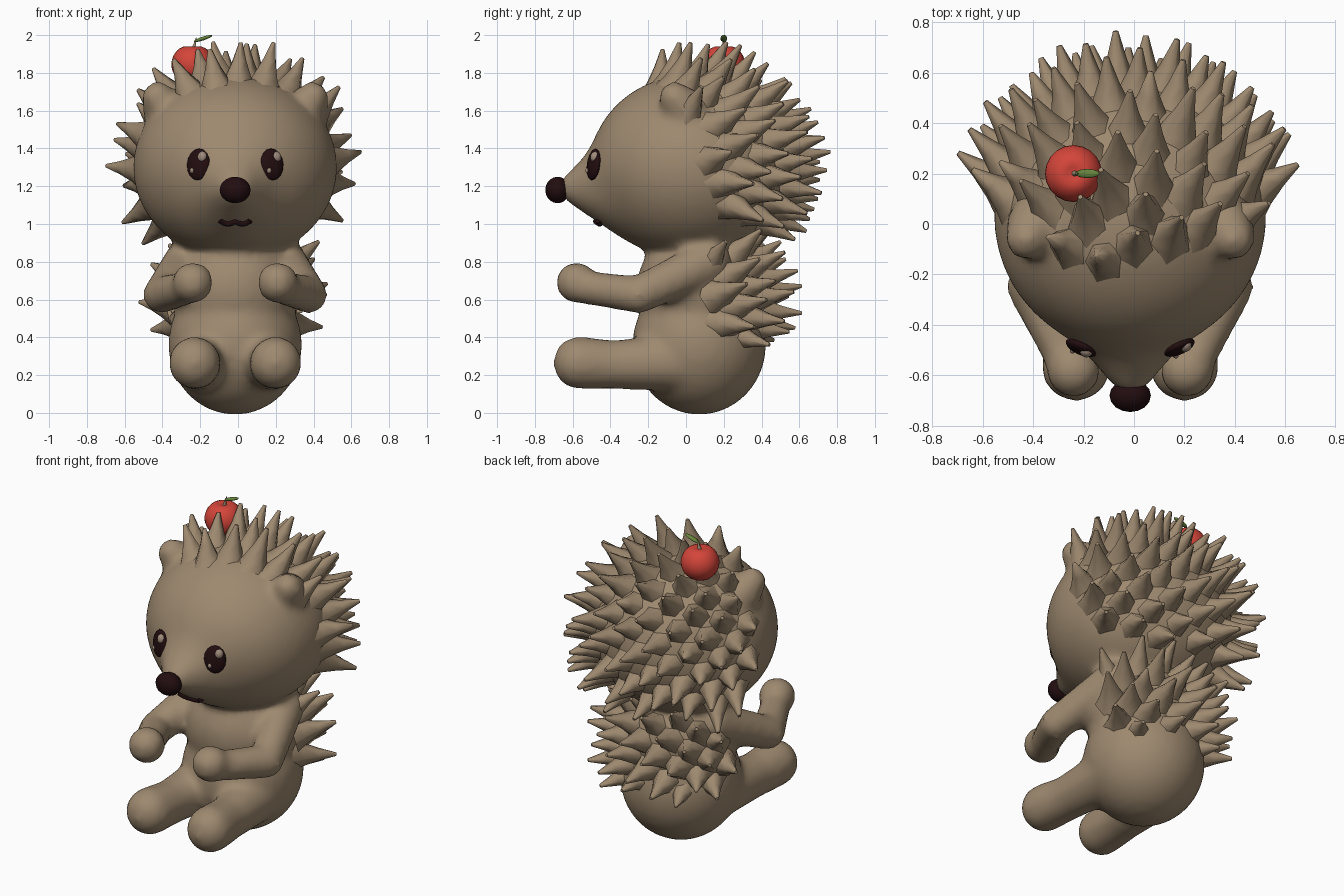
import bpy, bmesh, math, random
from mathutils import Vector, Matrix
from mathutils.bvhtree import BVHTree

random.seed(4)
if "Cube" in bpy.data.objects:
    bpy.data.objects.remove(bpy.data.objects["Cube"])
MID = -0.015  # symmetry plane of the animal


def material(name, rgb):
    m = bpy.data.materials.new(name)
    m.use_nodes = True
    m.diffuse_color = (*rgb, 1)
    m.node_tree.nodes["Principled BSDF"].inputs["Base Color"].default_value = (*rgb, 1)
    return m


FUR = material("tan fur", (0.34, 0.25, 0.16))
DARK = material("dark brown", (0.016, 0.004, 0.005))
SHINE = material("eye shine", (0.35, 0.26, 0.2))
RED = material("apple red", (0.66, 0.06, 0.042))
GREEN = material("leaf green", (0.13, 0.23, 0.045))


def activate(ob):
    bpy.ops.object.select_all(action="DESELECT")
    ob.select_set(True)
    bpy.context.view_layer.objects.active = ob


def finish(name, bm, mat, angle=75):
    mesh = bpy.data.meshes.new(name)
    bm.to_mesh(mesh)
    bm.free()
    ob = bpy.data.objects.new(name, mesh)
    bpy.context.collection.objects.link(ob)
    mesh.materials.append(mat)
    activate(ob)
    bpy.ops.object.shade_smooth_by_angle(angle=math.radians(angle))
    return ob


def ball(bm, centre, radii, rot=None, segs=16, rings=10):
    m = Matrix.Translation(centre)
    if rot is not None:
        m = m @ rot.to_matrix().to_4x4()
    m = m @ Matrix.Diagonal((*radii, 1))
    return bmesh.ops.create_uvsphere(bm, u_segments=segs, v_segments=rings, radius=1, matrix=m)["verts"]


def limb(bm, points, steps=10):
    # chain of overlapping balls along (x, y, z, radius) points
    for a, b in zip(points, points[1:]):
        for i in range(steps + 1):
            p = Vector(a).lerp(Vector(b), i / steps)
            ball(bm, p[:3], (p[3],) * 3)


# Body: head with drawn-out snout, torso, limbs and ears fused into one skin
HEAD, HEAD_R = Vector((MID, 0.03, 1.3)), Vector((0.54, 0.54, 0.49))
bm = bmesh.new()
snout = Vector((0, -1, -0.23)).normalized()
for v in ball(bm, HEAD, HEAD_R, segs=48, rings=32):
    n = Vector([(v.co[i] - HEAD[i]) / HEAD_R[i] for i in range(3)])
    spread = 0.27 + 0.3 * max(0, snout.z - n.z)  # fuller below, for the chin
    v.co += Vector((0, -0.19, -0.01)) * math.exp(-(n.angle(snout) / spread) ** 2)
ball(bm, (MID, 0.07, 0.36), (0.355, 0.355, 0.37), segs=32, rings=20)
ball(bm, (MID, 0.07, 0.65), (0.34, 0.335, 0.33), segs=32, rings=20)
for s in (-1, 1):
    limb(bm, [(MID + s * 0.26, 0.12, 0.8, 0.12), (MID + s * 0.39, -0.25, 0.625, 0.1),
              (MID + s * 0.25, -0.53, 0.665, 0.09), (MID + s * 0.225, -0.58, 0.69, 0.11)])
    limb(bm, [(MID + s * 0.17, 0.0, 0.27, 0.16), (MID + s * 0.2, -0.38, 0.255, 0.13),
              (MID + s * 0.215, -0.565, 0.265, 0.14)])
    limb(bm, [(MID + s * 0.37, 0.0, 1.6, 0.12), (MID + s * 0.41, -0.06, 1.67, 0.085)])
body = finish("body", bm, FUR)
remesh = body.modifiers.new("fuse", "REMESH")
remesh.mode = "VOXEL"
remesh.voxel_size = 0.025
smooth = body.modifiers.new("soften", "SMOOTH")
smooth.factor, smooth.iterations = 0.5, 8
activate(body)
for name in ("fuse", "soften"):
    bpy.ops.object.modifier_apply(modifier=name)
bpy.ops.object.shade_smooth()
skin = BVHTree.FromPolygons([v.co for v in body.data.vertices],
                            [p.vertices for p in body.data.polygons])


def on_face(x, z):
    return skin.ray_cast(Vector((x, -2, z)), Vector((0, 1, 0)))[0]


# Quills: flared spikes spread evenly over an ellipsoid
def spike(bm, base, direction, length, radius, sides=6):
    rot = direction.to_track_quat("Z", "Y")
    rings = []
    for t, r in ((0, 1.25), (0.25, 0.85), (0.6, 0.46), (1, 0.12)):
        rings.append([bm.verts.new(base + rot @ Vector((
            radius * r * math.cos(k * math.tau / sides),
            radius * r * math.sin(k * math.tau / sides), length * t))) for k in range(sides)])
    for lo, hi in zip(rings, rings[1:]):
        for k in range(sides):
            j = (k + 1) % sides
            bm.faces.new((lo[k], lo[j], hi[j], hi[k]))
    bm.faces.new(rings[-1])


def quills(name, centre, radii, count, keep, length, radius, sweep):
    bm = bmesh.new()
    for i in range(count):
        z = 1 - (2 * i + 1) / count
        a = i * math.pi * (3 - math.sqrt(5))
        r = math.sqrt(1 - z * z)
        n = Vector((r * math.cos(a), r * math.sin(a), z))
        if not keep(n):
            continue
        out = Vector([n[k] / radii[k] for k in range(3)]).normalized()
        d = out + sweep + Vector([random.uniform(-0.12, 0.12) for _ in range(3)])
        base = centre + Vector([n[k] * radii[k] for k in range(3)]) - out * 0.05
        spike(bm, base, d.normalized(), length * random.uniform(0.9, 1.1), radius)
    return finish(name, bm, FUR)


quills("head_quills", HEAD, HEAD_R - Vector((0.01, 0.03, 0.01)), 165,
       lambda n: n.y > 0.14 - 0.2 * n.z - 0.6 * max(n.z, 0) ** 3 and n.z > -0.64,
       0.26, 0.088, Vector((0, 0.5, 0.06)))
quills("back_quills", Vector((MID, 0.08, 0.6)), Vector((0.36, 0.32, 0.36)), 90,
       lambda n: n.y > 0.1 and n.z > -0.62, 0.25, 0.085, Vector((0, 0.45, 0.22)))

# Eyes with two highlights each
for s, side in ((-1, "right"), (1, "left")):
    hit = on_face(MID + s * 0.193, 1.315)
    rot = Vector((s * 0.45, -1, 0.15)).to_track_quat("Z", "Y")
    parts = (("eye", 0, 0, 0.066, 0.085, 0.026, DARK),
             ("large_highlight", 0.024, 0.038, 0.026, 0.03, 0.024, SHINE),
             ("small_highlight", -0.026, -0.035, 0.014, 0.017, 0.022, SHINE))
    for part, dx, dz, rx, rz, depth, mat in parts:
        bm = bmesh.new()
        spot = hit + rot @ Vector((dx, dz, 0.004 if part == "eye" else 0.013))
        ball(bm, spot, (rx, rz, depth), rot)
        finish(side + "_" + part, bm, mat)

# Nose
bm = bmesh.new()
ball(bm, (MID, -0.68, 1.18), (0.082, 0.065, 0.07))
finish("nose", bm, DARK)

# Mouth: a soft double curve following the face
curve = bpy.data.curves.new("mouth", "CURVE")
curve.dimensions = "3D"
curve.bevel_depth, curve.bevel_resolution, curve.use_fill_caps = 0.016, 2, True
line = curve.splines.new("POLY")
line.points.add(12)
for i, p in enumerate(line.points):
    t = i / 6 - 1
    z = 1.013 - 0.012 * math.sin(math.pi * abs(t)) + 0.006 * abs(t) ** 3
    p.co = (*(on_face(MID + t * 0.08, z) + Vector((0, -0.006, 0))), 1)
curve.materials.append(DARK)
bpy.context.collection.objects.link(bpy.data.objects.new("mouth", curve))

# Apple with dimple, stem and leaf
bm = bmesh.new()
for v in ball(bm, (-0.24, 0.2, 1.845), (0.113, 0.113, 0.108), segs=20, rings=14):
    d = math.hypot(v.co.x + 0.24, v.co.y - 0.2)
    if v.co.z > 1.84:
        v.co.z -= 0.025 * math.exp(-(d / 0.035) ** 2)
finish("apple", bm, RED)
bm = bmesh.new()
spike(bm, Vector((-0.24, 0.2, 1.91)), Vector((0.25, 0, 1)).normalized(), 0.08, 0.014)
finish("apple_stem", bm, FUR)
bm = bmesh.new()
tilt = Vector((1, 0, 0.33)).to_track_quat("X", "Z")
ball(bm, (-0.185, 0.2, 1.982), (0.052, 0.018, 0.01), tilt, 12, 8)
finish("apple_leaf", bm, GREEN)
